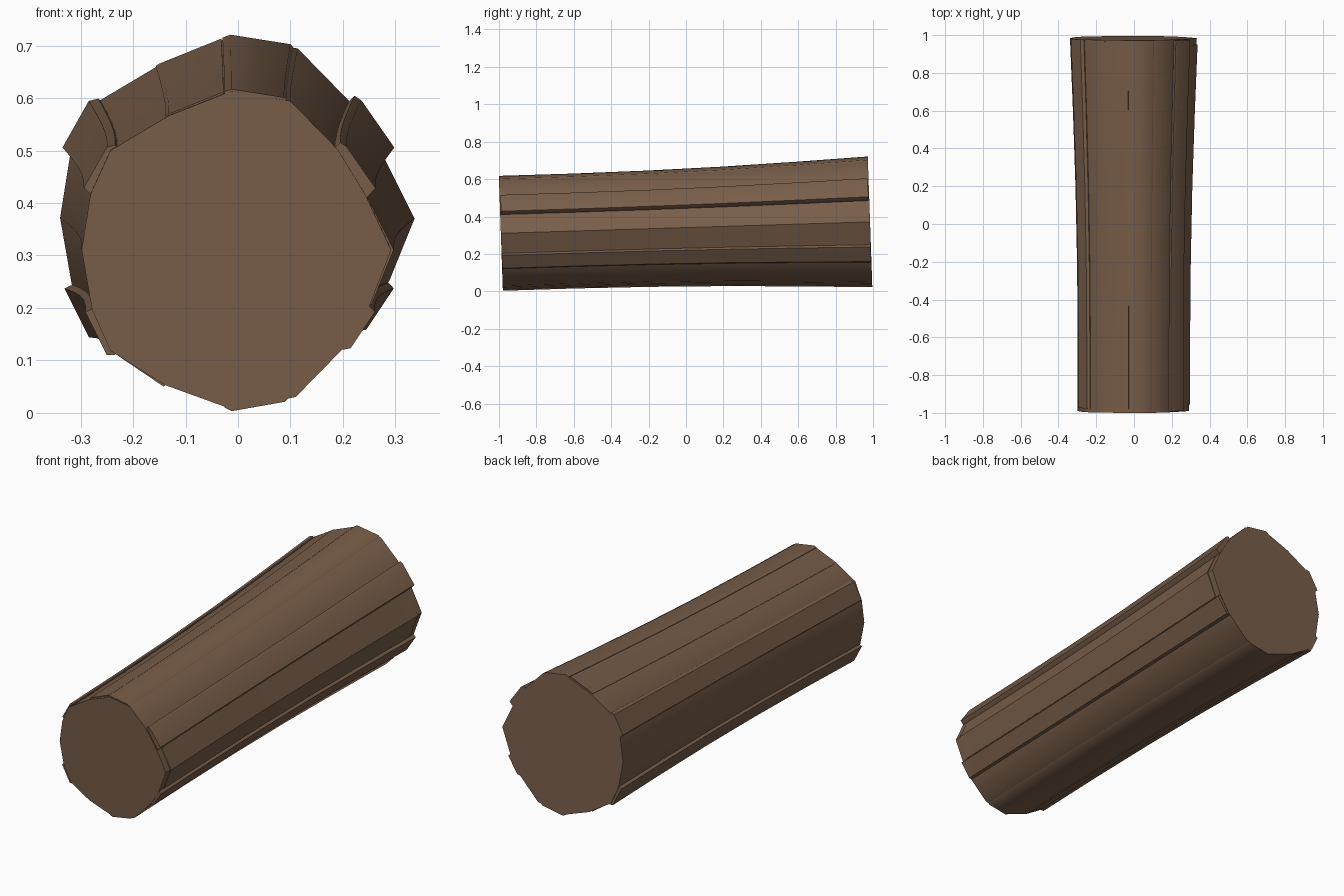
import bpy, bmesh, math

if "Cube" in bpy.data.objects:
    bpy.data.objects.remove(bpy.data.objects["Cube"])

bark = bpy.data.materials.new("bark brown")
bark.diffuse_color = (0.19, 0.112, 0.068, 1)
bark.use_nodes = True
bark.node_tree.nodes["Principled BSDF"].inputs["Base Color"].default_value = bark.diffuse_color

# growth of the log along its length: (y, scale)
STATIONS = [(-1, 1.0), (-0.6, 1.0), (-0.2, 1.012), (0.2, 1.04), (0.6, 1.085), (1, 1.14)]


def scale_at(y):
    for (a, s), (b, t) in zip(STATIONS, STATIONS[1:]):
        if y <= b:
            return s + (t - s) * (y - a) / (b - a)
    return STATIONS[-1][1]


def loft(name, outline, y0, y1):
    """Sweep a closed cross-section along the widening, rising log."""
    ys = [y0] + [y for y, _ in STATIONS[1:-1]] + [y1]
    bm = bmesh.new()
    rings = []
    for y in ys:
        s = scale_at(y)
        cz = 0.341 + 0.031 * y
        rings.append([bm.verts.new((x * s, y - 0.035 * z * s, cz + z * s)) for x, z in outline])
    n = len(outline)
    for a, b in zip(rings, rings[1:]):
        for i in range(n):
            j = (i + 1) % n
            bm.faces.new((a[i], a[j], b[j], b[i]))
    bm.faces.new(rings[0])
    bm.faces.new(rings[-1])
    bmesh.ops.recalc_face_normals(bm, faces=bm.faces)
    me = bpy.data.meshes.new(name)
    bm.to_mesh(me)
    bm.free()
    me.materials.append(bark)
    ob = bpy.data.objects.new(name, me)
    bpy.context.collection.objects.link(ob)
    bpy.ops.object.select_all(action='DESELECT')
    ob.select_set(True)
    bpy.context.view_layer.objects.active = ob
    bpy.ops.object.shade_smooth_by_angle(angle=math.radians(42))
    return ob


# solid log with flat cut ends
core = [(-.013, .303), (.1, .284), (.19, .192), (.243, .105), (.292, 0), (.25, -.108),
        (.208, -.18), (.11, -.28), (-.01, -.304), (-.14, -.257), (-.243, -.192),
        (-.278, -.114), (-.298, 0), (-.281, .107), (-.243, .19), (-.132, .256)]
loft("log_core", core, -0.99, 0.984)

# raised strips of bark: outer points, front end, back end
strips = {
    "bark_upper_right": ([(.195, .205), (.207, .197), (.262, .118), (.246, .1)], -.985, .98),
    "bark_right": ([(.247, .1), (.297, 0), (.254, -.106)], -.955, .95),
    "bark_lower_right": ([(.252, -.108), (.261, -.118), (.215, -.187), (.2, -.19)], -.988, .982),
    "bark_lower_left": ([(-.278, -.112), (-.291, -.118), (-.25, -.2), (-.235, -.2)], -.985, .98),
    "bark_upper_left": ([(-.281, .106), (-.294, .118), (-.25, .196), (-.234, .2)], -.97, .984),
    "bark_top": ([(-.026, .302), (-.013, .307), (.088, .291), (.094, .284)], -.988, .984),
    "bark_top_left": ([(-.138, .255), (-.132, .259), (-.028, .301)], -.97, .975),
    "bark_bottom": ([(-.026, -.3), (-.012, -.307), (.09, -.289), (.098, -.28)], -.99, .984),
    "bark_bottom_left": ([(-.232, -.2), (-.142, -.261), (-.136, -.256)], -.96, .965),
}
for name, (outer, y0, y1) in strips.items():
    inner = [(x * 0.9, z * 0.9) for x, z in reversed(outer)]
    loft(name, outer + inner, y0, y1)
